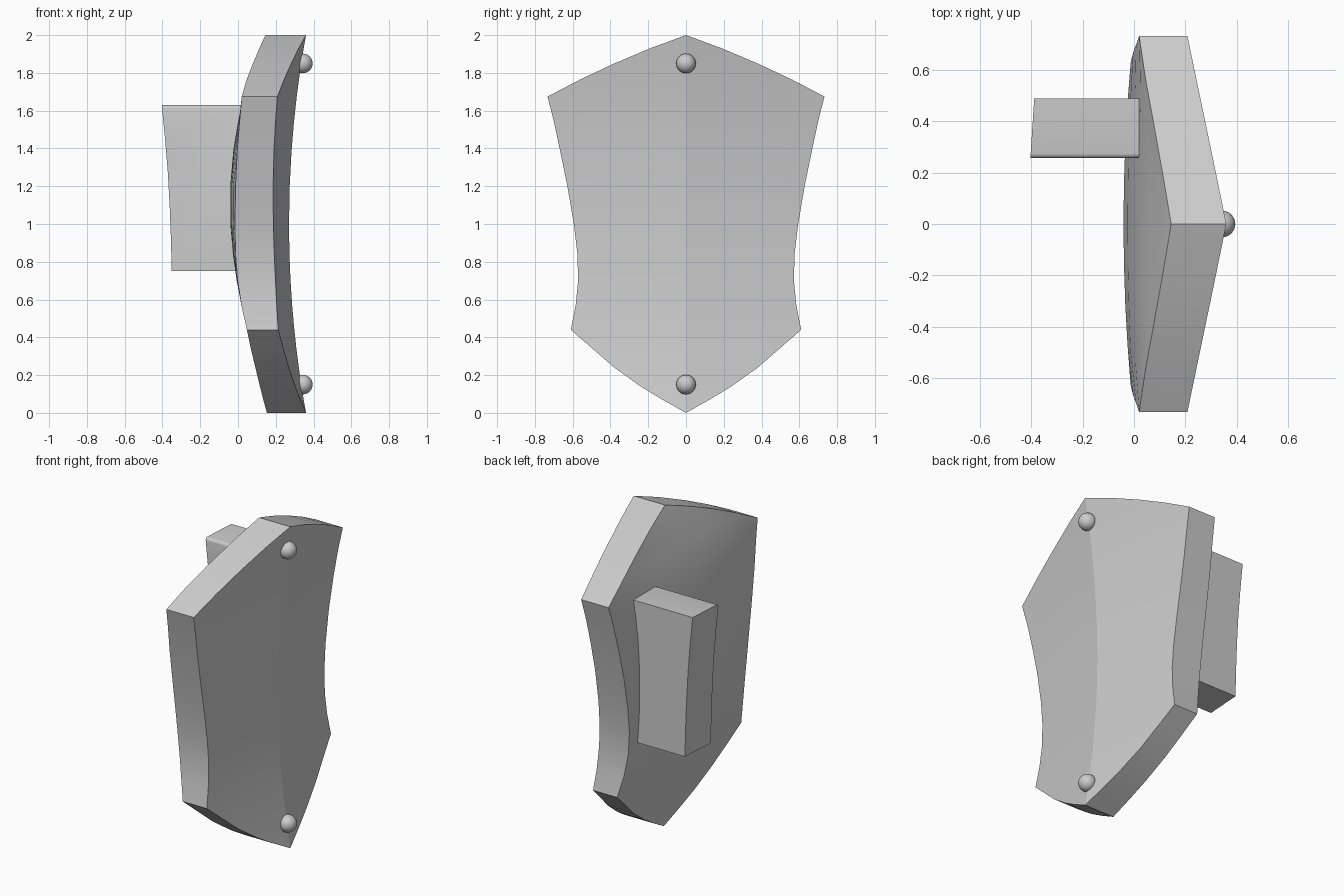
import bpy, bmesh, math

if "Cube" in bpy.data.objects:
    bpy.data.objects.remove(bpy.data.objects["Cube"])


def make_object(name, bm, angle):
    bmesh.ops.recalc_face_normals(bm, faces=bm.faces)
    mesh = bpy.data.meshes.new(name)
    bm.to_mesh(mesh)
    bm.free()
    ob = bpy.data.objects.new(name, mesh)
    bpy.context.collection.objects.link(ob)
    bpy.ops.object.select_all(action='DESELECT')
    ob.select_set(True)
    bpy.context.view_layer.objects.active = ob
    bpy.ops.object.shade_smooth_by_angle(angle=math.radians(angle))
    return ob


# Shield rows: height, half width, back rim x, back centre x
ROWS = [
    (2.0, 0.0, 0.145, 0.145),
    (1.93, 0.19, 0.113, 0.115),
    (1.847, 0.386, 0.078, 0.088),
    (1.765, 0.56, 0.046, 0.06),
    (1.675, 0.733, 0.02, 0.03),
    (1.54, 0.699, 0.008, 0.0),
    (1.39, 0.667, -0.004, -0.025),
    (1.2, 0.628, -0.013, -0.041),
    (0.995, 0.593, -0.016, -0.04),
    (0.84, 0.575, -0.013, -0.027),
    (0.70, 0.571, -0.002, -0.007),
    (0.57, 0.584, 0.018, 0.018),
    (0.44, 0.61, 0.047, 0.047),
    (0.34, 0.495, 0.068, 0.068),
    (0.24, 0.38, 0.092, 0.092),
    (0.14, 0.24, 0.116, 0.116),
    (0.07, 0.125, 0.134, 0.134),
    (0.0, 0.0, 0.153, 0.153),
]
N = 4  # columns on each side of the centre line


def front_x(y, z):
    return 0.27 + 0.09 * (z - 1) ** 2 - 0.14 * abs(y)


bm = bmesh.new()
front, back = [], []
for z, w, rim, mid in ROWS:
    ts = [i / N for i in range(-N, N + 1)]
    if w == 0:
        front.append([bm.verts.new((front_x(0, z), 0, z))] * len(ts))
        back.append([bm.verts.new((rim, 0, z))] * len(ts))
    else:
        front.append([bm.verts.new((front_x(t * w, z), t * w, z)) for t in ts])
        back.append([bm.verts.new((mid + (rim - mid) * t * t, t * w, z)) for t in ts])


def face(*vs):
    unique = list(dict.fromkeys(vs))
    if len(unique) > 2:
        bm.faces.new(unique)


for r in range(len(ROWS) - 1):
    for grid in (front, back):
        a, b = grid[r], grid[r + 1]
        for c in range(2 * N):
            face(a[c], a[c + 1], b[c + 1], b[c])
    for c in (0, 2 * N):
        face(front[r][c], front[r + 1][c], back[r + 1][c], back[r][c])
make_object("shield_plate", bm, 15)

# Grip block on the back, with a gently curved outer face
profile = [(-0.40, 1.63), (-0.383, 1.46), (-0.368, 1.28), (-0.358, 1.1),
           (-0.351, 0.92), (-0.347, 0.75), (0.025, 0.75), (0.03, 1.63)]
bm = bmesh.new()
near = [bm.verts.new((x - 0.004, 0.257, z)) for x, z in profile]
far = [bm.verts.new((x + 0.011, 0.49, z)) for x, z in profile]
bm.faces.new(near)
bm.faces.new(far)
for i in range(len(profile)):
    j = (i + 1) % len(profile)
    bm.faces.new((near[i], near[j], far[j], far[i]))
# softened upper edge
edge = bm.edges.get((near[-1], near[0]))
bmesh.ops.bevel(bm, geom=[edge], offset=0.018, segments=4, profile=0.5,
                affect='EDGES')
make_object("back_grip", bm, 30)

# Round studs near the two tips
for name, z in (("upper_stud", 1.85), ("lower_stud", 0.15)):
    bm = bmesh.new()
    bmesh.ops.create_uvsphere(bm, u_segments=24, v_segments=14, radius=0.052)
    make_object(name, bm, 40).location = (0.343, 0, z)
